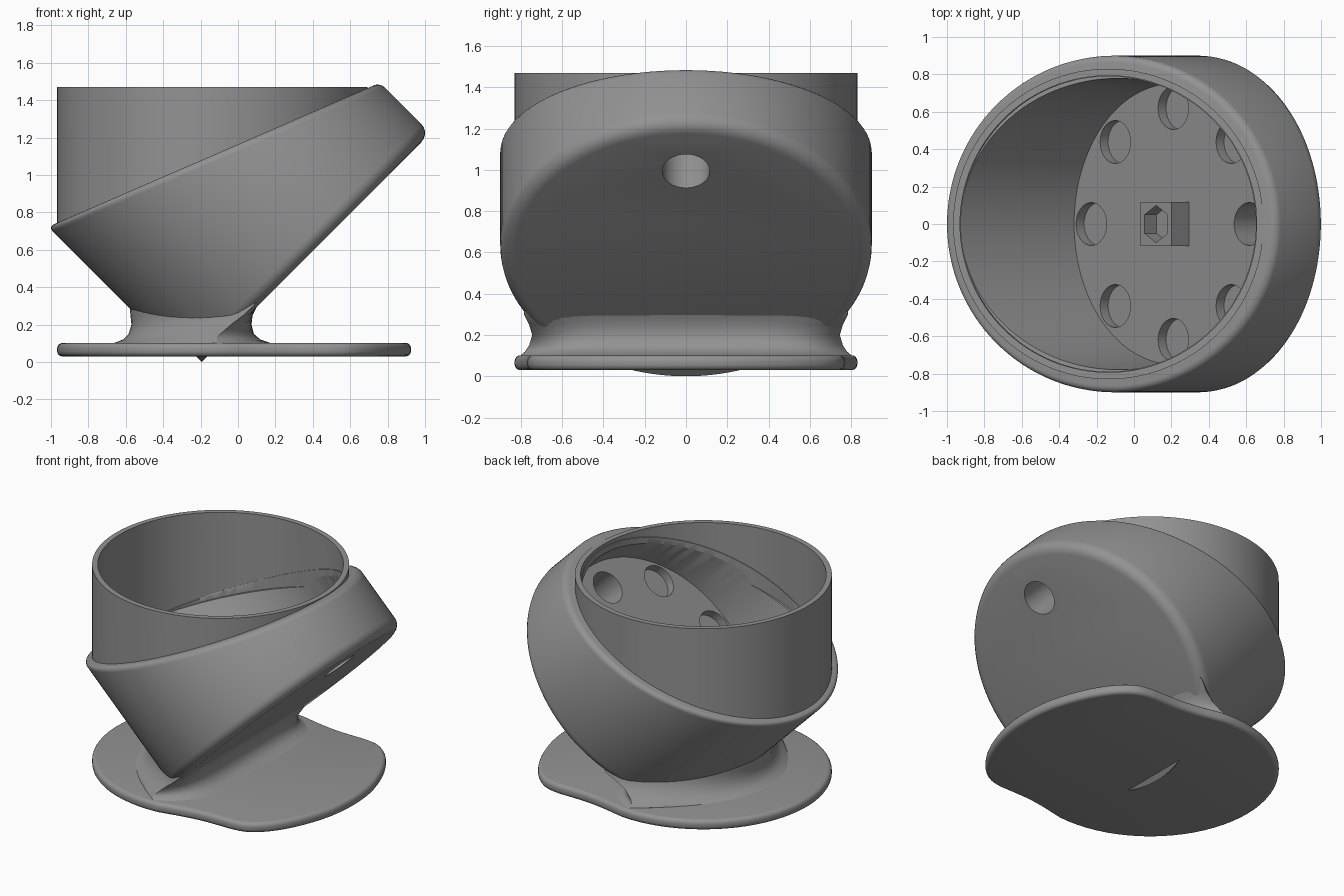
import bpy, bmesh, math
from mathutils import Matrix, Vector

if "Cube" in bpy.data.objects:
    bpy.data.objects.remove(bpy.data.objects["Cube"])

grey = bpy.data.materials.new("mid_grey")
grey.use_nodes = True
grey.diffuse_color = (0.29, 0.29, 0.29, 1)
grey.node_tree.nodes["Principled BSDF"].inputs["Base Color"].default_value = (0.29, 0.29, 0.29, 1)

# Tilted frame: origin at the centre of the sloping underside, local z along the cup axis
ORIGIN = Vector((0.3925, 0, 0.5875))
TILT = Matrix.Translation(ORIGIN) @ Matrix.Rotation(math.radians(-45), 4, 'Y')
AXIS = Vector((-1, 0, 1)).normalized()
FLOOR = 0.258
RIM_POINT = Vector((-1, 0, 0.73))
RIM_NORMAL = Vector((-0.398, 0, 0.917))
COLLAR_X = -0.137


def finish(name, bm, angle=35):
    bmesh.ops.recalc_face_normals(bm, faces=bm.faces)
    mesh = bpy.data.meshes.new(name)
    bm.to_mesh(mesh)
    bm.free()
    obj = bpy.data.objects.new(name, mesh)
    bpy.context.collection.objects.link(obj)
    mesh.materials.append(grey)
    smooth(obj, angle)
    return obj


def smooth(obj, angle=35):
    bpy.ops.object.select_all(action='DESELECT')
    obj.select_set(True)
    bpy.context.view_layer.objects.active = obj
    bpy.ops.object.shade_smooth_by_angle(angle=math.radians(angle))


def tilted_cylinder(radius, low, high, x=0, y=0, sides=128, flare=0):
    bm = bmesh.new()
    place = TILT @ Matrix.Translation((x, y, (low + high) / 2))
    bmesh.ops.create_cone(bm, cap_ends=True, segments=sides, radius1=radius,
                          radius2=radius + flare, depth=high - low, matrix=place)
    return bm


def slice_off(bm, point, normal, fill=True):
    cut = bmesh.ops.bisect_plane(bm, geom=bm.verts[:] + bm.edges[:] + bm.faces[:],
                                 plane_co=point, plane_no=normal, clear_outer=True)
    edges = [e for e in cut["geom_cut"] if isinstance(e, bmesh.types.BMEdge)]
    if fill:
        bmesh.ops.contextual_create(bm, geom=edges)


def carve(obj, cutter_bm):
    cutter = finish("cutter", cutter_bm)
    cutter.hide_render = True
    mod = obj.modifiers.new("carve", 'BOOLEAN')
    mod.operation, mod.solver, mod.object = 'DIFFERENCE', 'EXACT', cutter
    bpy.context.view_layer.objects.active = obj
    bpy.ops.object.modifier_apply(modifier=mod.name)
    bpy.data.objects.remove(cutter)


def bevel_plane(bm, test, width):
    bm.normal_update()
    edges = [e for e in bm.edges if len(e.link_faces) == 2
             and e.calc_face_angle(0) > 0.7 and all(test(v.co) for v in e.verts)]
    bmesh.ops.bevel(bm, geom=edges, offset=width, segments=5, profile=0.5, affect='EDGES')


# Tilted body with rounded rim and underside
bm = tilted_cylinder(0.9, 0, 2.4)
slice_off(bm, RIM_POINT, RIM_NORMAL)
slice_off(bm, (0, 0, 0.075), (0, 0, -1))
bevel_plane(bm, lambda c: abs((c - RIM_POINT).dot(RIM_NORMAL)) < 0.001, 0.035)
bevel_plane(bm, lambda c: abs((c - ORIGIN).dot(AXIS)) < 0.001 and c.z > 0.1, 0.07)
body = finish("tilted_body", bm)

# Flared bore, opened out on the high side to meet the collar
carve(body, tilted_cylinder(0.75, FLOOR, 2.5, flare=0.17))
bm = bmesh.new()
bmesh.ops.create_cone(bm, cap_ends=True, segments=128, radius1=0.789, radius2=0.789, depth=2,
                      matrix=Matrix.Translation((COLLAR_X, 0, 1)))
slice_off(bm, (-0.93, 0, 0.76), (0.296, 0, -0.955))
slice_off(bm, ORIGIN + AXIS * (FLOOR + 0.002), -AXIS)
carve(body, bm)

# Ring of blind holes and one through hole
for i in range(8):
    a = i * math.tau / 8
    depth, ring = (0.4, 0.575) if i == 0 else (0.06, 0.62)
    carve(body, tilted_cylinder(0.115, FLOOR - depth, FLOOR + 0.06,
                                ring * math.cos(a), ring * math.sin(a), 32))
smooth(body)

# Square boss with a hexagonal socket on the floor of the bore
bm = bmesh.new()
bmesh.ops.create_cube(bm, size=1, matrix=TILT @ Matrix.Translation((0, 0, FLOOR + 0.06))
                      @ Matrix.Diagonal((0.235, 0.235, 0.14, 1)))
boss = finish("socket_boss", bm)
carve(boss, tilted_cylinder(0.1, FLOOR + 0.04, 0.5, sides=6))
smooth(boss, 20)

# Upright collar, trimmed to the sloping rim
bm = bmesh.new()
profile = [(0.83, 0.5), (0.83, 1.47), (0.793, 1.47), (0.793, 0.5)]
verts = [bm.verts.new((COLLAR_X + r, 0, z)) for r, z in profile]
edges = [bm.edges.new((verts[i], verts[i + 1])) for i in range(3)]
bmesh.ops.spin(bm, geom=verts + edges, cent=(COLLAR_X, 0, 0), axis=(0, 0, 1),
               angle=math.tau, steps=128, use_merge=True)
bmesh.ops.remove_doubles(bm, verts=bm.verts, dist=0.0005)
slice_off(bm, RIM_POINT - RIM_NORMAL * 0.015, -RIM_NORMAL, fill=False)
finish("upright_collar", bm)

# Foot plate: round at one end, broad lobe at the other, rounded edge
half = [(COLLAR_X + 0.83 * math.cos(a), 0.83 * math.sin(a))
        for a in (math.radians(180 - 5 * i) for i in range(20))]
lobe = [(0.1, 0.793), (0.24, 0.773), (0.37, 0.768), (0.5, 0.765), (0.61, 0.733),
        (0.72, 0.635), (0.82, 0.47), (0.9, 0.24), (0.925, 0)]
pts = [Vector(p) for p in half[-2:] + lobe + [(0.9, -0.24)]]
for k in range(1, len(pts) - 2):
    p0, p1, p2, p3 = pts[k - 1:k + 3]
    for j in range(1, 6):
        t = j / 5
        q = 0.5 * (2 * p1 + (p2 - p0) * t + (2 * p0 - 5 * p1 + 4 * p2 - p3) * t * t
                   + (3 * p1 - p0 - 3 * p2 + p3) * t ** 3)
        half.append((q.x, q.y))
outline = half + [(x, -y) for x, y in reversed(half[1:-1])]
bm = bmesh.new()
bottom = bm.faces.new([bm.verts.new((x, y, 0.03)) for x, y in outline])
top = bmesh.ops.extrude_face_region(bm, geom=[bottom])["geom"]
bmesh.ops.translate(bm, verts=[g for g in top if isinstance(g, bmesh.types.BMVert)], vec=(0, 0, 0.072))
bmesh.ops.recalc_face_normals(bm, faces=bm.faces)
rims = [e for e in bm.edges if abs(e.verts[0].co.z - e.verts[1].co.z) < 0.001]
bmesh.ops.bevel(bm, geom=rims, offset=0.028, segments=4, profile=0.5, affect='EDGES')
finish("foot_plate", bm, 50)

# Flared neck: D-shaped sections (height, left, right, half width, corner rounding)
sections = [(0.085, -0.72, 0.24, 0.81, 0.3), (0.103, -0.66, 0.17, 0.8, 0.28),
            (0.12, -0.615, 0.12, 0.78, 0.24), (0.15, -0.585, 0.085, 0.76, 0.18),
            (0.2, -0.57, 0.072, 0.745, 0.11), (0.25, -0.575, 0.078, 0.76, 0.05),
            (0.3, -0.58, 0.103, 0.785, 0.02), (0.36, -0.56, 0.14, 0.78, 0.02)]
bm = bmesh.new()
rings = []
N = 32
for z, xl, xr, w, k in sections:
    s_values = [math.sin(math.pi * (i / N - 0.5)) for i in range(N + 1)]
    right = [(xr - k * s ** 6, w * s) for s in s_values]
    left = [(xl + (xr - k - xl) * s * s, w * s) for s in reversed(s_values[1:-1])]
    rings.append([bm.verts.new((x, y, z)) for x, y in right + left])
for a, b in zip(rings, rings[1:]):
    for i in range(len(a)):
        j = (i + 1) % len(a)
        bm.faces.new((a[i], a[j], b[j], b[i]))
bm.faces.new(rings[0])
bm.faces.new(rings[-1])
neck = finish("flared_neck", bm, 60)
carve(neck, tilted_cylinder(0.8, FLOOR - 0.08, 2.5))
smooth(neck, 60)

# Small sliver of the inner disc showing beneath the plate
bm = tilted_cylinder(0.83, 0, 0.12)
slice_off(bm, (0, 0, 0.06), (0, 0, 1))
finish("underside_sliver", bm)
